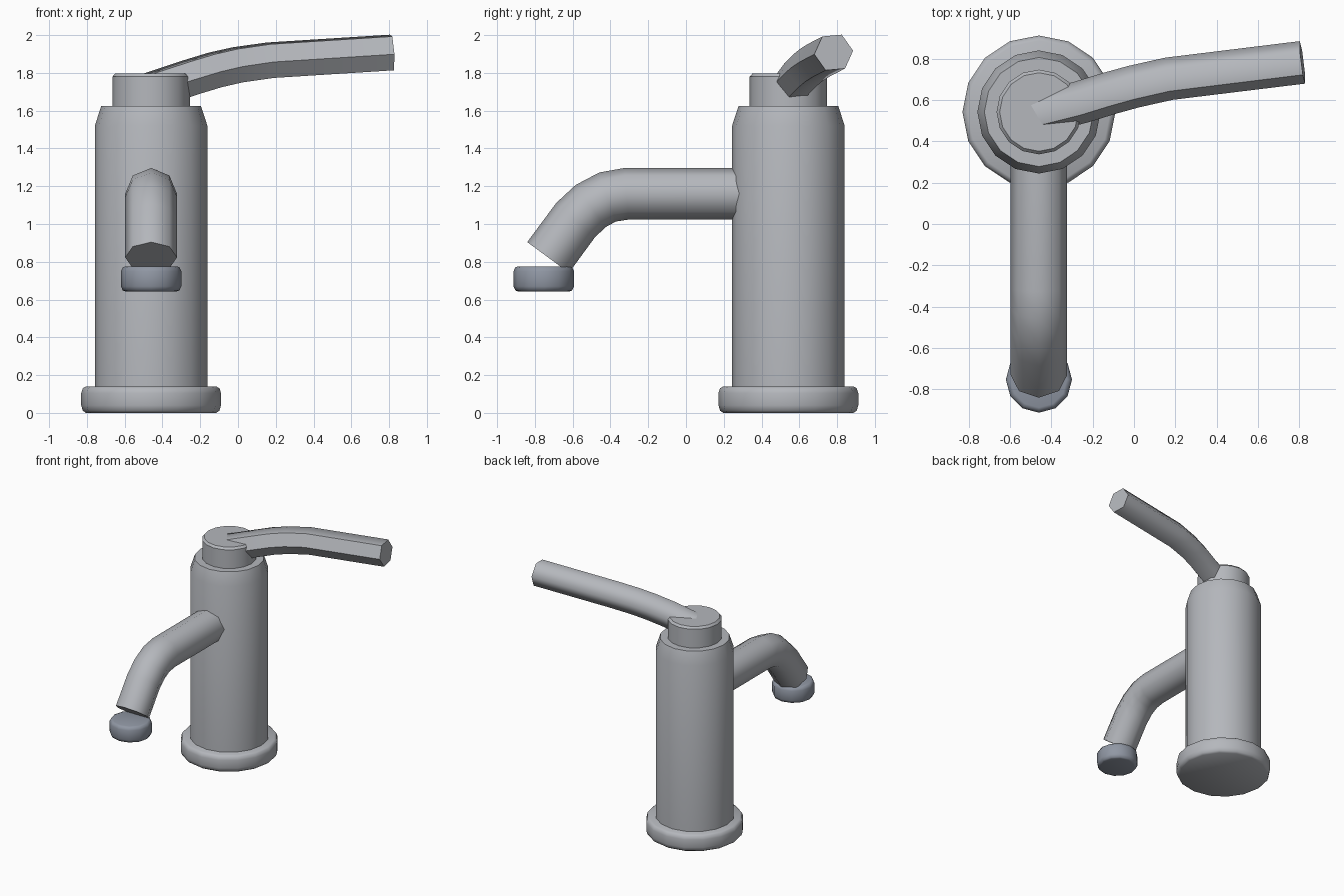
import bpy, bmesh, math
from mathutils import Vector

if "Cube" in bpy.data.objects:
    bpy.data.objects.remove(bpy.data.objects["Cube"])

AX, AY = -0.46, 0.542  # body axis


def material(name, rgb):
    m = bpy.data.materials.new(name)
    m.diffuse_color = (*rgb, 1)
    m.use_nodes = True
    m.node_tree.nodes["Principled BSDF"].inputs["Base Color"].default_value = m.diffuse_color
    return m


steel = material("brushed steel", (0.46, 0.475, 0.505))
dark_steel = material("blue grey steel", (0.28, 0.31, 0.37))


def finish(name, bm, mat, sharp_angle=40):
    bmesh.ops.recalc_face_normals(bm, faces=bm.faces)
    for f in bm.faces:
        f.smooth = True
    for e in bm.edges:
        if len(e.link_faces) == 2 and e.calc_face_angle() > math.radians(sharp_angle):
            e.smooth = False
    me = bpy.data.meshes.new(name)
    bm.to_mesh(me)
    bm.free()
    me.materials.append(mat)
    ob = bpy.data.objects.new(name, me)
    bpy.context.collection.objects.link(ob)
    return ob


def skin(bm, rings):
    """Join rings of vertices and cap both ends."""
    n = len(rings[0])
    for a, b in zip(rings, rings[1:]):
        for i in range(n):
            j = (i + 1) % n
            bm.faces.new((a[i], a[j], b[j], b[i]))
    bm.faces.new(rings[0][::-1])
    bm.faces.new(rings[-1])


def lathe(name, x, y, profile, sides, mat, sharp_angle=40):
    bm = bmesh.new()
    rings = []
    for r, z in profile:
        rings.append([bm.verts.new((x + r * math.cos(math.tau * i / sides),
                                    y + r * math.sin(math.tau * i / sides), z))
                      for i in range(sides)])
    skin(bm, rings)
    return finish(name, bm, mat, sharp_angle)


def tube(name, path, radius, sides, mat, roll=0.0, sharp_lines=()):
    bm = bmesh.new()
    pts = [Vector(p) for p in path]
    rings = []
    for i, p in enumerate(pts):
        before = (p - pts[i - 1]).normalized() if i > 0 else Vector()
        after = (pts[i + 1] - p).normalized() if i < len(pts) - 1 else Vector()
        t = (before + after).normalized()
        side = t.cross(Vector((0, 0, 1))).normalized()
        up = side.cross(t)
        ring = []
        for k in range(sides):
            a = math.tau * k / sides + roll
            ring.append(bm.verts.new(p + radius * (math.cos(a) * side + math.sin(a) * up)))
        rings.append(ring)
    skin(bm, rings)
    for k in sharp_lines:
        for a, b in zip(rings, rings[1:]):
            bm.edges.get((a[k], b[k])).smooth = False
    return finish(name, bm, mat, 65)


# round foot with softened rim
lathe("base_ring", AX, AY, [(0.345, 0), (0.362, 0.012), (0.37, 0.04), (0.37, 0.105),
                            (0.362, 0.13), (0.345, 0.14)], 16, steel, 50)
# main column with tapered shoulder
lathe("body", AX, AY, [(0.298, 0.10), (0.298, 1.52), (0.264, 1.625)], 16, steel)
# cap that carries the handle
lathe("handle_cap", AX, AY, [(0.205, 1.60), (0.205, 1.78), (0.19, 1.797)], 16, steel)
# bent spout
tube("spout", [(AX, 0.40, 1.16), (AX, -0.315, 1.16), (AX, -0.415, 1.143),
               (AX, -0.505, 1.095), (AX, -0.585, 1.02), (AX, -0.73, 0.823)],
     0.137, 8, steel)
# nozzle ring under the spout
lathe("nozzle", AX, -0.753, [(0.135, 0.643), (0.15, 0.648), (0.16, 0.67), (0.16, 0.75),
                             (0.15, 0.771), (0.135, 0.776)], 12, dark_steel, 50)
# six-sided lever
tube("lever_handle", [(-0.475, 0.535, 1.702), (-0.255, 0.59, 1.775), (-0.12, 0.632, 1.816),
                      (0.0, 0.665, 1.843), (0.17, 0.703, 1.867), (0.815, 0.782, 1.908)],
     0.104, 6, steel, roll=-0.09, sharp_lines=(0, 1, 5))
